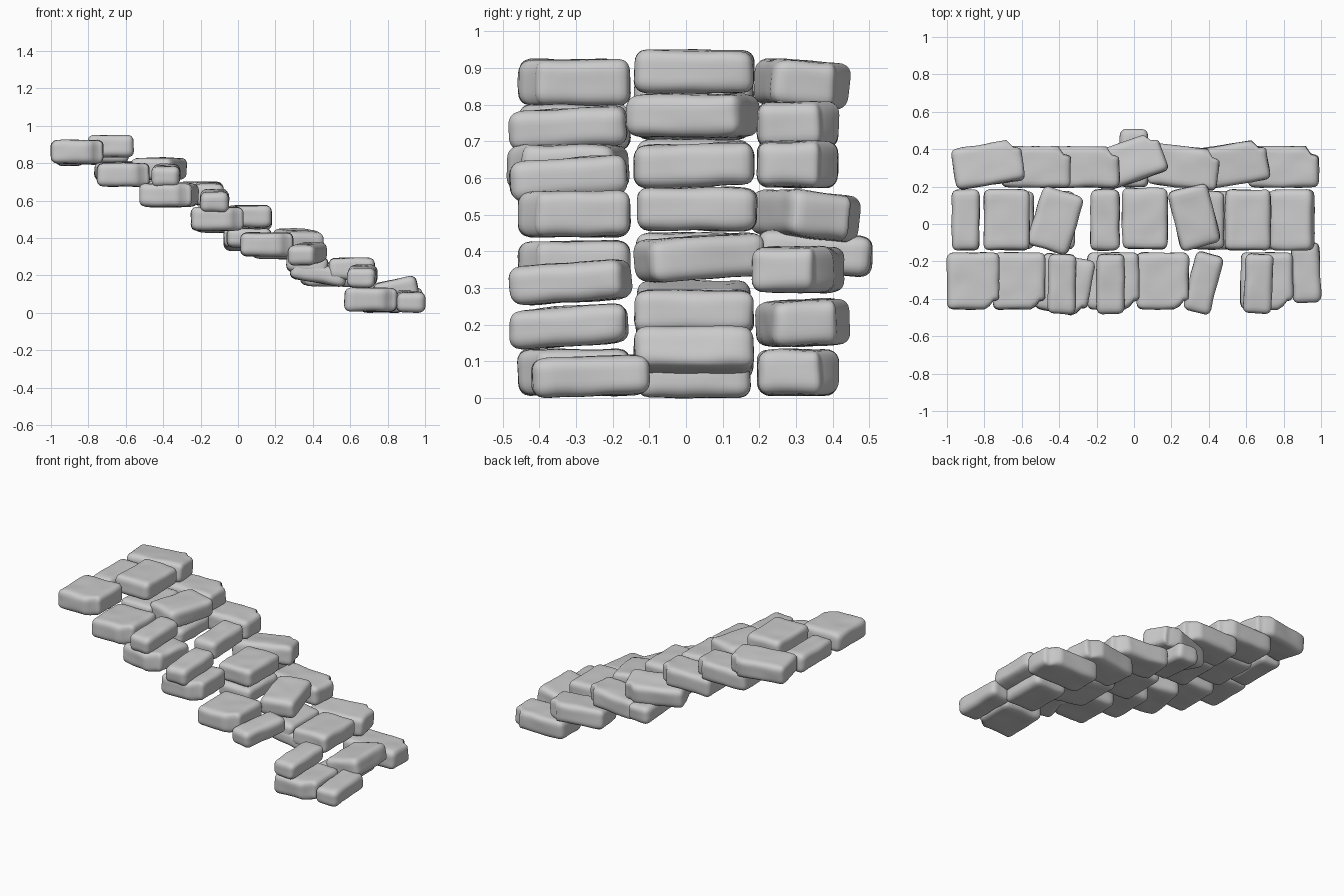
import bpy, bmesh, math
from mathutils import Vector, Matrix, noise

if "Cube" in bpy.data.objects:
    bpy.data.objects.remove(bpy.data.objects["Cube"])


def smooth(a, b, t):
    t = min(1, max(0, (t - a) / (b - a)))
    return t * t * (3 - 2 * t)


def stone(name, x, y, z, size, yaw=0, roll=0, pitch=0, notch=0):
    """Lumpy rounded block; notch = +1 / -1 cuts the right corner on the +y / -y side."""
    h = Vector(size) / 2
    r = min(0.034, h.z * 0.75)
    bm = bmesh.new()
    bmesh.ops.create_cube(bm, size=2)
    bmesh.ops.subdivide_edges(bm, edges=bm.edges[:], cuts=13, use_grid_fill=True)
    seed = Vector((x * 7, y * 5, z * 9))
    for v in bm.verts:
        # rounded box, with grid lines gathered near the edges
        p = Vector([math.sin(c * math.pi / 2) * h[i] for i, c in enumerate(v.co)])
        q = Vector([max(-(h[i] - r), min(h[i] - r, p[i])) for i in range(3)])
        d = p - q
        if d.length > 1e-6:
            p = q + d.normalized() * r
        # stepped corner
        if notch and p.y * notch > 0:
            k = smooth(h.x - 0.065, h.x - 0.035, p.x)
            p.y *= 1 - k * 0.045 / h.y
        # worn surface
        p += noise.noise_vector(p * 11 + seed) * 0.005
        v.co = p
    rot = (Matrix.Rotation(math.radians(yaw), 4, 'Z')
           @ Matrix.Rotation(math.radians(pitch), 4, 'Y')
           @ Matrix.Rotation(math.radians(roll), 4, 'X'))
    bm.transform(Matrix.Translation((x, y, z)) @ rot)
    me = bpy.data.meshes.new(name)
    bm.to_mesh(me)
    bm.free()
    me.polygons.foreach_set("use_smooth", [True] * len(me.polygons))
    ob = bpy.data.objects.new(name, me)
    bpy.context.collection.objects.link(ob)


# front row: wide notched stones (x, y, z, yaw)
for i, (x, y, z, yaw) in enumerate([(-0.86, -0.305, 0.86, 0), (-0.615, -0.305, 0.737, 0),
                                    (-0.37, -0.325, 0.628, -10), (-0.112, -0.305, 0.502, 0),
                                    (0.153, -0.305, 0.365, 0), (0.71, -0.305, 0.07, 0)]):
    stone(f"front_wide_stone_{i}", x, y, z, (0.28, 0.305, 0.125), yaw, notch=-1)

# front row: narrow stones (x, y, z, yaw, roll)
for i, (x, y, z, yaw, roll) in enumerate([(-0.385, -0.32, 0.735, -1, 3),
                                          (-0.125, -0.32, 0.60, 0, 4),
                                          (0.37, -0.315, 0.315, -14, 4),
                                          (0.665, -0.32, 0.195, -3, 4),
                                          (0.92, -0.26, 0.06, 2, 2)]):
    stone(f"front_narrow_stone_{i}", x, y, z, (0.15, 0.32, 0.108), yaw, roll)

# middle row: treads (x, y, z, width, yaw, roll, pitch)
for i, (x, y, z, w, yaw, roll, pitch) in enumerate([
        (-0.90, 0.022, 0.845, 0.15, 0, 0, 0),
        (-0.68, 0.022, 0.89, 0.245, 0, 0, 0),
        (-0.42, 0.018, 0.77, 0.23, -17, 0, 0),
        (-0.155, 0.022, 0.635, 0.155, 0, 2, 0),
        (0.058, 0.03, 0.515, 0.245, 0, 0, 0),
        (0.322, 0.038, 0.383, 0.22, 14, 4, 0),
        (0.61, 0.022, 0.235, 0.245, 0, 0, 0),
        (0.845, 0.022, 0.12, 0.235, 0, 0, -12)]):
    stone(f"middle_tread_{i}", x, y, z, (w, 0.325, 0.117), yaw, roll, pitch)

# middle row: supporting stones below the treads (x, z, width, pitch)
for i, (x, z, w, pitch) in enumerate([(-0.65, 0.755, 0.23, 0), (-0.40, 0.655, 0.17, 0),
                                      (0.06, 0.40, 0.24, 0), (0.37, 0.26, 0.22, 8),
                                      (0.43, 0.21, 0.30, 10), (0.77, 0.052, 0.23, 0)]):
    stone(f"middle_support_{i}", x, 0.02, z, (w, 0.31, 0.10), pitch=pitch)

# back row: long notched stones (x, y, z, yaw, roll)
for i, (x, y, z, yaw, roll) in enumerate([(-0.78, 0.318, 0.857, 9, -4),
                                          (-0.525, 0.305, 0.745, 0, 0),
                                          (-0.265, 0.305, 0.637, 0, 0),
                                          (-0.025, 0.332, 0.497, 19, -6),
                                          (0.265, 0.305, 0.35, -6, 0),
                                          (0.53, 0.32, 0.205, 9, 3),
                                          (0.80, 0.305, 0.07, 0, 0)]):
    stone(f"back_long_stone_{i}", x, y, z, (0.375, 0.22, 0.125), yaw, roll, notch=1)

# back row: narrow stone jutting out under the turned one
stone("back_narrow_stone", 0.0, 0.352, 0.395, (0.15, 0.31, 0.11), roll=-4)
